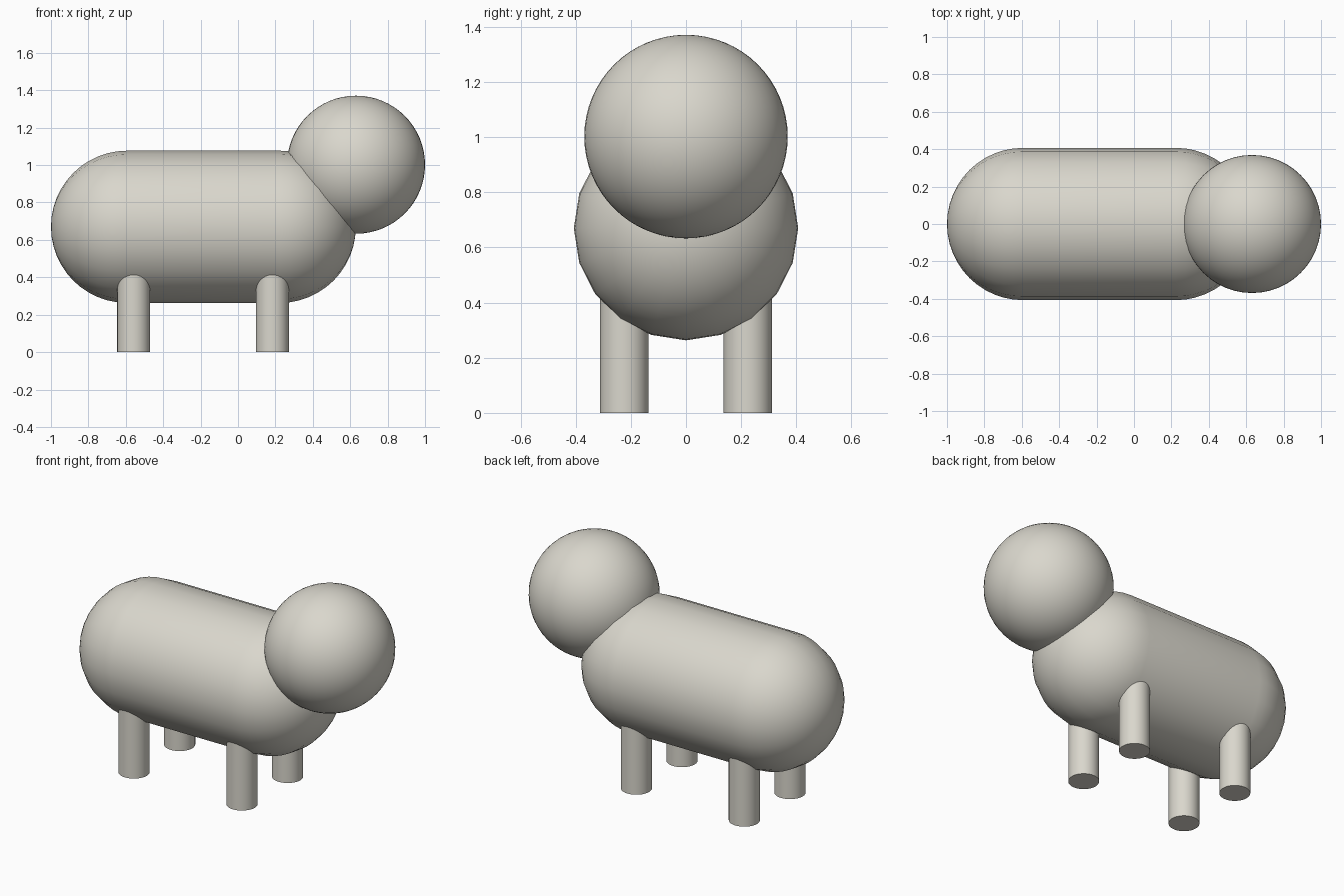
import bpy
import bmesh
from math import cos, sin, pi, radians
from mathutils import Matrix, Vector

cube = bpy.data.objects.get("Cube")
if cube:
    bpy.data.objects.remove(cube, do_unlink=True)

# One warm grey for everything
COLOUR = (0.70, 0.68, 0.61, 1.0)
stone = bpy.data.materials.new("warm_grey")
stone.use_nodes = True
stone.diffuse_color = COLOUR
stone.node_tree.nodes["Principled BSDF"].inputs["Base Color"].default_value = COLOUR


def finish(name, bm):
    """Turn a bmesh into a smooth-shaded object with the grey material."""
    bmesh.ops.recalc_face_normals(bm, faces=bm.faces)
    mesh = bpy.data.meshes.new(name)
    bm.to_mesh(mesh)
    bm.free()
    mesh.materials.append(stone)
    obj = bpy.data.objects.new(name, mesh)
    bpy.context.collection.objects.link(obj)
    bpy.ops.object.select_all(action='DESELECT')
    obj.select_set(True)
    bpy.context.view_layer.objects.active = obj
    bpy.ops.object.shade_smooth_by_angle(angle=radians(40))
    return obj


# Body: a capsule lying along x, spun from its half outline
RADIUS, BODY_Z = 0.407, 0.67
REAR_X, FRONT_X = -0.593, 0.223
RINGS, SIDES = 12, 20
arc = [i * pi / 2 / RINGS for i in range(RINGS + 1)]
outline = [(REAR_X - RADIUS * cos(a), RADIUS * sin(a)) for a in arc]
outline += [(FRONT_X + RADIUS * cos(a), RADIUS * sin(a)) for a in reversed(arc)]

bm = bmesh.new()
verts = [bm.verts.new((x, 0, BODY_Z + r)) for x, r in outline]
edges = [bm.edges.new(pair) for pair in zip(verts, verts[1:])]
bmesh.ops.spin(bm, geom=verts + edges, cent=(0, 0, BODY_Z), axis=(1, 0, 0),
               angle=2 * pi, steps=SIDES)
bmesh.ops.remove_doubles(bm, verts=bm.verts, dist=0.0005)
finish("body", bm)

# Head: a ball set into the upper front of the body
bm = bmesh.new()
bmesh.ops.create_uvsphere(bm, u_segments=48, v_segments=32, radius=0.369,
                          matrix=Matrix.Translation((0.631, 0, 1.002)))
finish("head", bm)

# Legs: four plain posts running up into the body
LEG_TOP, LEG_RADIUS = 0.46, 0.088
for end, x in (("rear", -0.558), ("front", 0.184)):
    for side, y in (("right", -0.224), ("left", 0.224)):
        bm = bmesh.new()
        bmesh.ops.create_cone(bm, cap_ends=True, segments=32, depth=LEG_TOP,
                              radius1=LEG_RADIUS, radius2=LEG_RADIUS,
                              matrix=Matrix.Translation(Vector((x, y, LEG_TOP / 2))))
        finish(f"{end}_{side}_leg", bm)
